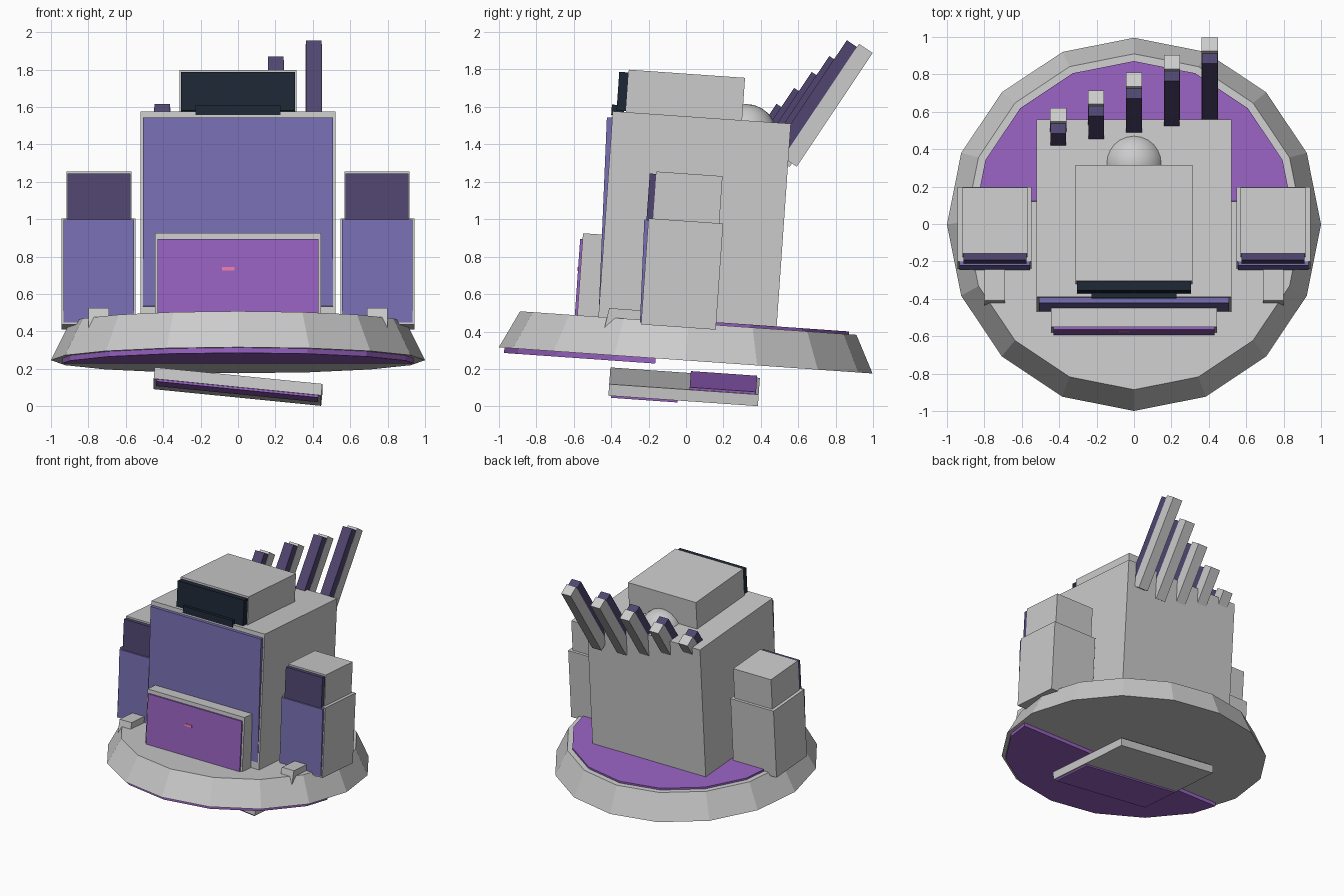
import bpy, bmesh, math
from mathutils import Matrix, Vector

if "Cube" in bpy.data.objects:
    bpy.data.objects.remove(bpy.data.objects["Cube"])

TILT = Matrix.Rotation(math.radians(-4), 4, 'X')   # whole machine leans back
I = Matrix.Identity(4)


def colour(name, rgb):
    m = bpy.data.materials.new(name)
    m.diffuse_color = (*rgb, 1)
    m.use_nodes = True
    m.node_tree.nodes["Principled BSDF"].inputs["Base Color"].default_value = m.diffuse_color
    return m


VIOLET = colour("violet", (0.31, 0.12, 0.53))
INDIGO = colour("indigo", (0.19, 0.16, 0.45))
DUSK = colour("dusk", (0.08, 0.06, 0.16))
GLASS = colour("dark_glass", (0.012, 0.02, 0.035))
PINK = colour("pink", (0.85, 0.2, 0.4))


def finish(name, bm, matrix, mat=None):
    bmesh.ops.recalc_face_normals(bm, faces=bm.faces)
    me = bpy.data.meshes.new(name)
    bm.to_mesh(me)
    bm.free()
    ob = bpy.data.objects.new(name, me)
    bpy.context.collection.objects.link(ob)
    ob.matrix_world = matrix
    if mat:
        me.materials.append(mat)
    return ob


def box(name, x, y, z, mat=None, frame=TILT, lean=0):
    """Box from (min, max) ranges; lean turns it about x at its own centre."""
    c = Vector([(r[0] + r[1]) / 2 for r in (x, y, z)])
    bm = bmesh.new()
    bmesh.ops.create_cube(bm, size=1)
    bmesh.ops.scale(bm, vec=[r[1] - r[0] for r in (x, y, z)], verts=bm.verts)
    m = frame @ Matrix.Translation(c) @ Matrix.Rotation(math.radians(lean), 4, 'X')
    return finish(name, bm, m, mat)


def disc(name, r1, r2, z0, z1, mat=None, cut=None, keep=1):
    """16-sided disc, optionally cut at y = cut keeping the +y or -y side."""
    bm = bmesh.new()
    bmesh.ops.create_cone(bm, cap_ends=True, segments=16, radius1=r1, radius2=r2, depth=z1 - z0)
    bmesh.ops.translate(bm, vec=(0, -0.019, (z0 + z1) / 2), verts=bm.verts)
    if cut is not None:
        bmesh.ops.bisect_plane(bm, geom=bm.verts[:] + bm.edges[:] + bm.faces[:],
                               plane_co=(0, cut, 0), plane_no=(0, -keep, 0), clear_outer=True)
        bmesh.ops.holes_fill(bm, edges=[e for e in bm.edges if e.is_boundary])
    return finish(name, bm, TILT, mat)


# Round base with half-disc panels above and below
disc("base", 1.0, 0.9, 0.245, 0.445)
disc("base_top_panel", 0.86, 0.86, 0.43, 0.46, VIOLET, 0.09, 1)
disc("base_bottom_panel", 0.97, 0.97, 0.217, 0.26, VIOLET, -0.18, -1)

# Slanted plate under the base
PLATE = (Matrix.Translation((0, -0.01, 0.105)) @ TILT
         @ Matrix.Rotation(math.radians(5.7), 4, 'Y'))
box("under_plate", (-0.45, 0.45), (-0.4, 0.4), (-0.031, 0.031), None, PLATE)
box("under_plate_top_panel", (-0.435, 0.435), (0.03, 0.385), (0.02, 0.043), VIOLET, PLATE)
box("under_plate_bottom_panel", (-0.435, 0.435), (-0.385, -0.03), (-0.043, -0.02), VIOLET, PLATE)

# Main body and front panel
box("body", (-0.52, 0.52), (-0.5, 0.453), (0.42, 1.545))
box("body_panel", (-0.507, 0.507), (-0.531, -0.475), (0.5, 1.51), INDIGO, lean=1.6)
bpy.data.objects["body_panel"].location += Vector((0, 0.016, 0))

# Chest box with its panel and small light
box("chest_box", (-0.445, 0.445), (-0.613, -0.49), (0.42, 0.884))
box("chest_panel", (-0.43, 0.43), (-0.626, -0.6), (0.43, 0.853), VIOLET)
box("chest_light", (-0.085, -0.02), (-0.63, -0.62), (0.683, 0.703), PINK)

# Head, visor and chin strip, dome behind
box("head", (-0.312, 0.312), (-0.43, 0.192), (1.53, 1.772))
box("visor", (-0.305, 0.305), (-0.48, -0.42), (1.55, 1.757), GLASS)
box("visor_strip", (-0.228, 0.228), (-0.507, -0.44), (1.525, 1.58), GLASS)
bm = bmesh.new()
bmesh.ops.create_uvsphere(bm, u_segments=24, v_segments=12, radius=0.165)
for f in bm.faces:
    f.smooth = True
finish("dome", bm, Matrix.Translation((0, 0.32, 1.45)))

# Side pods with heads and panels, and the hooked feet in front of them
FOOT = [(-0.41, 0.525), (-0.2, 0.51), (-0.2, 0.453), (-0.385, 0.468), (-0.435, 0.42)]
for side, s in (("left", -1), ("right", 1)):
    def span(a, b):
        return tuple(sorted((s * a, s * b)))
    box(side + "_pod", span(0.547, 0.943), (-0.27, 0.13), (0.42, 0.988))
    p = box(side + "_pod_panel", span(0.555, 0.933), (-0.284, -0.24), (0.43, 0.98), INDIGO, lean=1.6)
    box(side + "_pod_head", span(0.57, 0.917), (-0.245, 0.109), (0.97, 1.24))
    box(side + "_pod_head_panel", span(0.575, 0.912), (-0.28, -0.235), (0.98, 1.227), DUSK)
    bm = bmesh.new()
    f = bm.faces.new([bm.verts.new((s * 0.69, y, z)) for y, z in FOOT])
    ext = bmesh.ops.extrude_face_region(bm, geom=[f])["geom"]
    bmesh.ops.translate(bm, vec=(s * 0.11, 0, 0),
                        verts=[v for v in ext if isinstance(v, bmesh.types.BMVert)])
    finish(side + "_foot", bm, I)

# Row of five raked fins, shrinking to the left
for i in range(5):
    tip = Vector((0.405 - 0.2025 * i, 0.997 - 0.094 * i, 1.887 - 0.085 * i))
    frame = Matrix.Translation(tip) @ Matrix.Rotation(math.radians(-33.8), 4, 'X')
    length = 0.73 - 0.1 * i
    box(f"fin_{i + 1}", (-0.043, 0.043), (-0.088, 0), (-length, 0), None, frame)
    box(f"fin_panel_{i + 1}", (-0.042, 0.042), (-0.153, -0.08), (-length + 0.02, -0.02), DUSK, frame)
